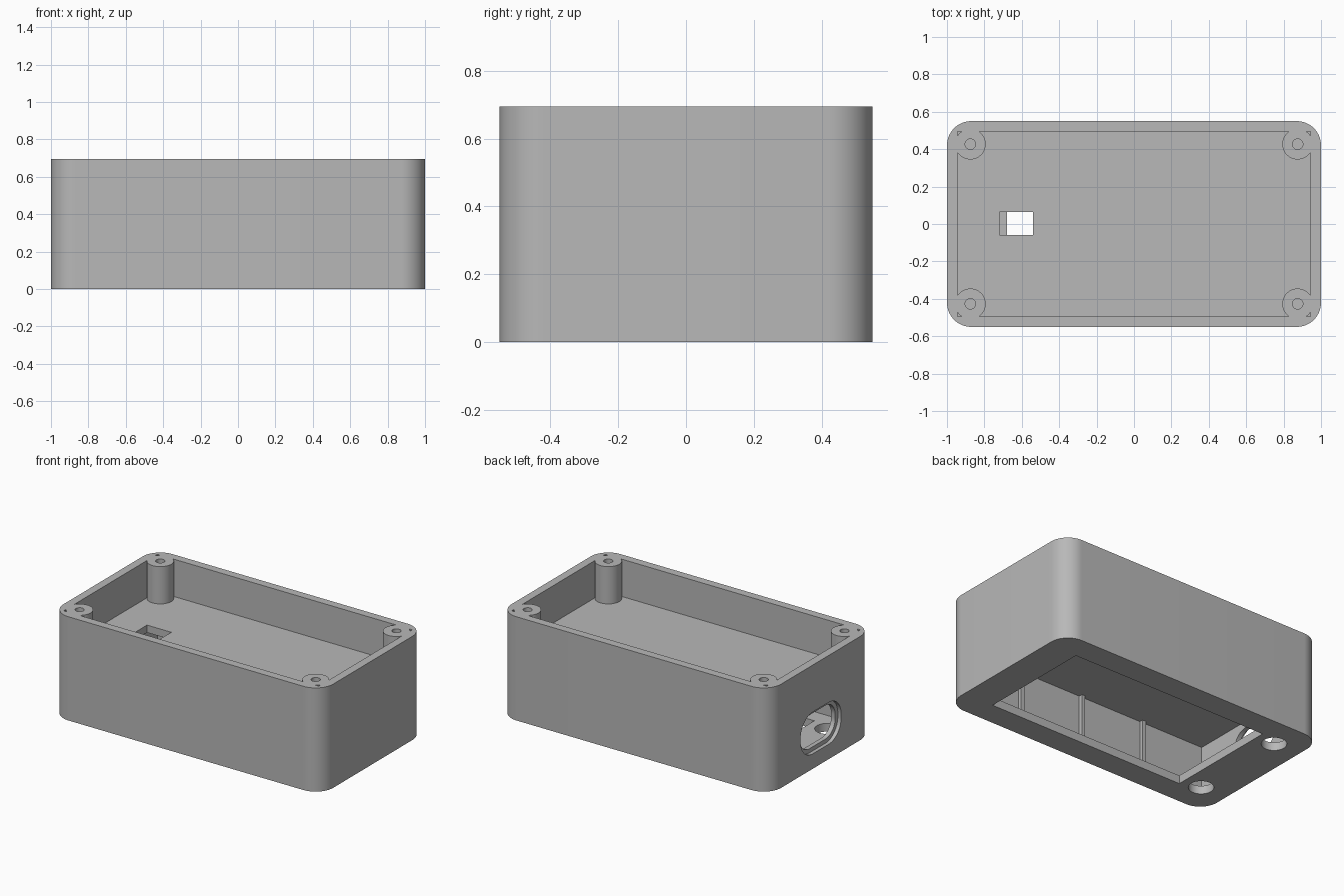
import bpy
import bmesh
from math import sin, cos, pi, radians
from mathutils import Matrix

cube = bpy.data.objects.get("Cube")
if cube:
    bpy.data.objects.remove(cube, do_unlink=True)

WALL = 0.055
SIZE_X, SIZE_Y, HEIGHT = 2.0, 1.1, 0.695
IN_X, IN_Y = SIZE_X / 2 - WALL, SIZE_Y / 2 - WALL
SHELF_LOW, SHELF_TOP = 0.395, 0.445

grey = bpy.data.materials.new("plain grey")
grey.use_nodes = True
colour = (0.48, 0.48, 0.48, 1)
grey.diffuse_color = colour
grey.node_tree.nodes["Principled BSDF"].inputs["Base Color"].default_value = colour


def finish(name, bm):
    bmesh.ops.recalc_face_normals(bm, faces=bm.faces)
    mesh = bpy.data.meshes.new(name)
    bm.to_mesh(mesh)
    bm.free()
    mesh.materials.append(grey)
    obj = bpy.data.objects.new(name, mesh)
    bpy.context.collection.objects.link(obj)
    return obj


def box(name, x0, x1, y0, y1, z0, z1):
    bm = bmesh.new()
    bmesh.ops.create_cube(bm, size=1)
    bmesh.ops.scale(bm, verts=bm.verts, vec=(x1 - x0, y1 - y0, z1 - z0))
    bmesh.ops.translate(bm, verts=bm.verts,
                        vec=((x0 + x1) / 2, (y0 + y1) / 2, (z0 + z1) / 2))
    return finish(name, bm)


def cylinder(name, x, y, r, z0, z1):
    bm = bmesh.new()
    bmesh.ops.create_cone(bm, cap_ends=True, segments=48, radius1=r, radius2=r,
                          depth=z1 - z0, matrix=Matrix.Translation((x, y, (z0 + z1) / 2)))
    return finish(name, bm)


def rounded_prism(name, width, depth, r, length, matrix, steps=16):
    """Rounded rectangle drawn flat, raised by length, then placed by matrix."""
    bm = bmesh.new()
    verts = []
    for i, (sx, sy) in enumerate([(1, 1), (-1, 1), (-1, -1), (1, -1)]):
        for k in range(steps + 1):
            a = (i + k / steps) * pi / 2
            verts.append(bm.verts.new((sx * (width / 2 - r) + r * cos(a),
                                       sy * (depth / 2 - r) + r * sin(a), 0)))
    face = bm.faces.new(verts)
    top = bmesh.ops.extrude_face_region(bm, geom=[face])["geom"]
    bmesh.ops.translate(bm, vec=(0, 0, length),
                        verts=[v for v in top if isinstance(v, bmesh.types.BMVert)])
    bm.transform(matrix)
    return finish(name, bm)


def cut(target, cutter):
    mod = target.modifiers.new("cut", 'BOOLEAN')
    mod.operation = 'DIFFERENCE'
    mod.solver = 'EXACT'
    mod.object = cutter
    bpy.context.view_layer.objects.active = target
    bpy.ops.object.modifier_apply(modifier=mod.name)
    bpy.data.objects.remove(cutter, do_unlink=True)


# Outer shell
case = rounded_prism("enclosure", SIZE_X, SIZE_Y, 0.13, HEIGHT, Matrix())
corners = [(sx * 0.875, sy * 0.427) for sx in (-1, 1) for sy in (-1, 1)]

# Upper tray, leaving round screw posts in its corners
tray = box("tray", -IN_X, IN_X, -IN_Y, IN_Y, SHELF_TOP, HEIGHT + 0.1)
for x, y in corners:
    cut(tray, cylinder("post", x, y, 0.082, SHELF_TOP - 0.1, HEIGHT + 0.2))
cut(case, tray)
for x, y in corners:
    cut(case, cylinder("screw_hole", x, y, 0.028, SHELF_TOP + 0.02, HEIGHT + 0.1))

# Lower chamber, leaving thin upright ribs on the long walls
chamber = box("chamber", -IN_X, IN_X, -IN_Y, IN_Y, WALL, SHELF_LOW)
for x in (-0.475, 0, 0.475):
    for side in (-1, 1):
        y0, y1 = sorted((side * (IN_Y - 0.025), side * (IN_Y + 0.05)))
        cut(chamber, box("rib", x - 0.013, x + 0.013, y0, y1, 0, HEIGHT))
cut(case, chamber)

# Bottom window, bottom round holes and cable slot in the shelf
cut(case, box("window", -0.68, 0.78, -0.388, 0.388, -0.1, 0.1))
for y in (-0.34, 0.34):
    cut(case, cylinder("bottom_hole", -0.81, y, 0.077, -0.1, 0.1))
cut(case, box("slot", -0.72, -0.54, -0.06, 0.065, SHELF_LOW - 0.03, SHELF_TOP + 0.03))

# Stepped oval socket opening in the end wall
for name, w, h, start, length in (("socket_rim", 0.43, 0.28, -1.1, 0.125),
                                  ("socket", 0.375, 0.225, -1.05, 0.13)):
    place = (Matrix.Translation((start, 0, 0.24)) @ Matrix.Rotation(radians(90), 4, 'Z')
             @ Matrix.Rotation(radians(90), 4, 'X'))
    cut(case, rounded_prism(name, w, h, h / 2 - 0.01, length, place))

# Smooth round surfaces, crisp edges
bpy.ops.object.select_all(action='DESELECT')
case.select_set(True)
bpy.context.view_layer.objects.active = case
bpy.ops.object.shade_smooth_by_angle(angle=radians(30))
